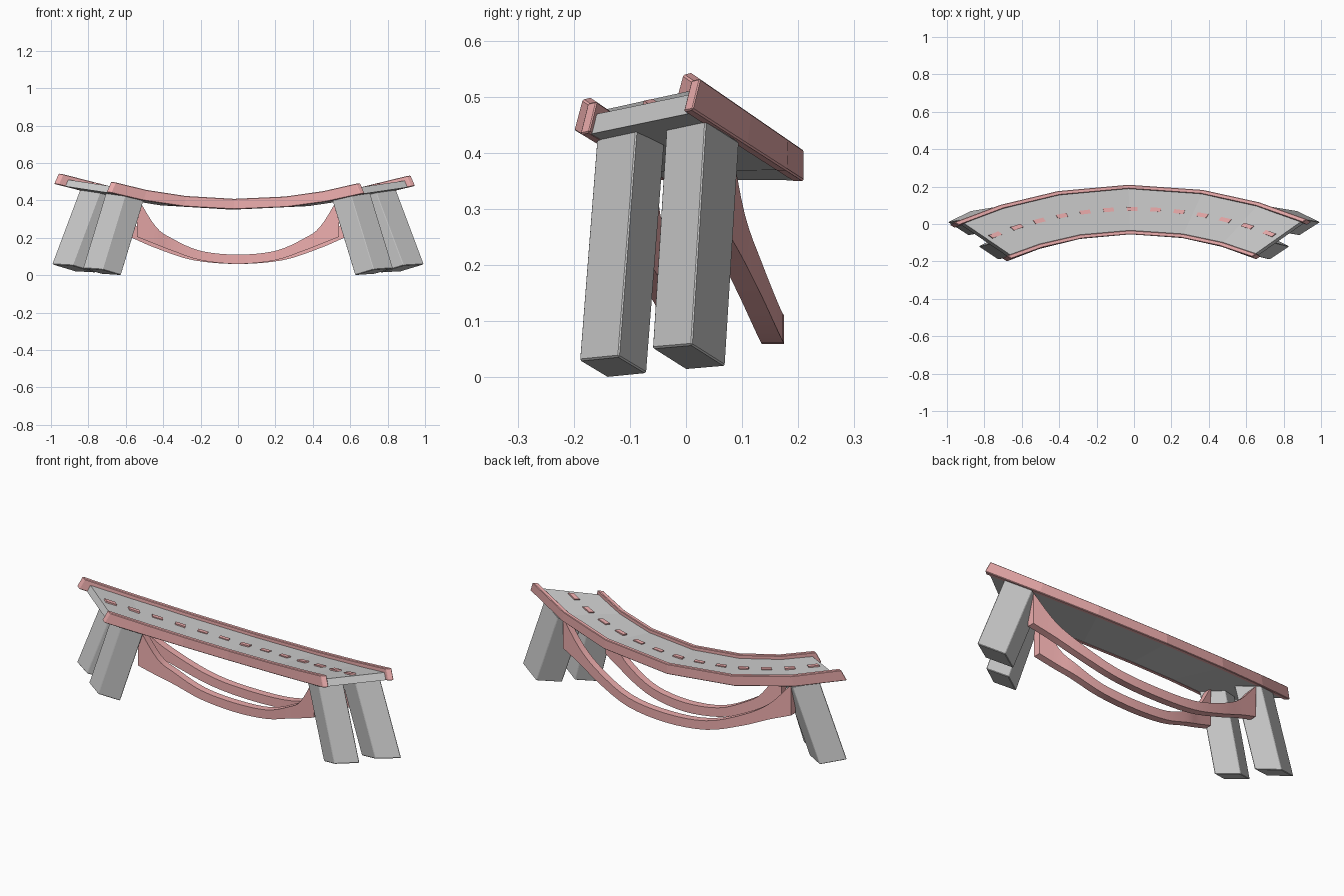
import bpy, bmesh, math
from mathutils import Vector

if "Cube" in bpy.data.objects:
    bpy.data.objects.remove(bpy.data.objects["Cube"])

red = bpy.data.materials.new("salmon")
red.diffuse_color = (0.85, 0.42, 0.42, 1)
red.use_nodes = True
red.node_tree.nodes["Principled BSDF"].inputs["Base Color"].default_value = red.diffuse_color
TH = math.radians(28)


def loft(name, rings, mat=None, bevel=0.0):
    """Skin a row of four-cornered sections and cap both ends."""
    bm = bmesh.new()
    vs = [[bm.verts.new(p) for p in r] for r in rings]
    for a, b in zip(vs, vs[1:]):
        for i in range(4):
            j = (i + 1) % 4
            bm.faces.new((a[i], a[j], b[j], b[i]))
    bm.faces.new(vs[0])
    bm.faces.new(vs[-1])
    bmesh.ops.recalc_face_normals(bm, faces=bm.faces)
    me = bpy.data.meshes.new(name)
    bm.to_mesh(me)
    bm.free()
    ob = bpy.data.objects.new(name, me)
    bpy.context.collection.objects.link(ob)
    if mat:
        me.materials.append(mat)
    if bevel:
        m = ob.modifiers.new("soft_edge", 'BEVEL')
        m.width = bevel
        m.segments = 1
    return ob


def span(u, v, h):
    """Point on the curved, sagging road: u along, v front to back, h upward."""
    x = math.sin(u * TH) / math.sin(TH)
    d = (1 - math.cos(u * TH)) / (1 - math.cos(TH))
    inner = Vector((0.68 * x, -0.055 - 0.145 * d, 0.352 + 0.088 * d))
    outer = Vector((0.985 * x, 0.21 - 0.215 * d, 0.35 + 0.138 * d))
    return inner.lerp(outer, v) + h * Vector((-0.025 * x, 0.015 * d, 0.056))


def strip(name, us, v0, v1, h0, h1, mat=None, bevel=0.0):
    rings = [[span(u, v0, h0), span(u, v1, h0), span(u, v1, h1), span(u, v0, h1)]
             for u in us]
    return loft(name, rings, mat, bevel)


# road deck and side rails
us = [-1, -0.73, -0.41, -0.03, 0.37, 0.68, 0.96]
strip("road_deck", [-0.96] + us[1:-1] + [0.94], 0.04, 0.96, 0.02, 0.65)
strip("front_rail", us, 0.0, 0.08, 0, 1, red, 0.003)
strip("back_rail", us, 0.92, 1.0, 0, 1, red, 0.003)

# lane dashes, lying on the faceted deck
for i in range(13):
    u = -0.9 + i * 0.148
    strip(f"lane_dash_{i + 1}", [u - 0.033, u + 0.033], 0.47, 0.55, 0.5, 0.8, red)

# leaning piers: three bottom corners, then the lean vector
piers = {
    "front": ((0.725, -0.19, 0.03), (0.625, -0.14, 0), (0.73, -0.07, 0.007), (-0.125, 0.032, 0.41)),
    "back": ((0.885, -0.06, 0.052), (0.76, 0, 0.014), (0.87, 0.07, 0.02), (-0.15, 0.025, 0.40)),
}
for name, pts in piers.items():
    for side, s in (("right", 1), ("left", -1)):
        a, b, c, lean = (Vector((p[0] * s, p[1], p[2])) for p in pts)
        base = [a, b, c, a + c - b]
        loft(f"{name}_{side}_pier", [base, [p + lean for p in base]], None, 0.003)

# hanging arches: half stations (x, y, low z, high z), mirrored across x
arches = {
    "front": [(0, -0.005, 0.06, 0.11), (0.2, -0.015, 0.08, 0.13), (0.35, -0.035, 0.13, 0.195),
              (0.44, -0.06, 0.165, 0.26), (0.54, -0.085, 0.205, 0.42)],
    "back": [(0, 0.155, 0.06, 0.11), (0.24, 0.145, 0.08, 0.13), (0.44, 0.115, 0.145, 0.205),
             (0.58, 0.085, 0.205, 0.29), (0.70, 0.06, 0.25, 0.42)],
}


def smooth(ps, n=4):
    """Catmull-Rom through 4D stations."""
    ps = [Vector(p) for p in ps]
    ps = [2 * ps[0] - ps[1]] + ps + [2 * ps[-1] - ps[-2]]
    out = []
    for a, b, c, d in zip(ps, ps[1:], ps[2:], ps[3:]):
        for k in range(n):
            t = k / n
            out.append(0.5 * (2 * b + (c - a) * t + (2 * a - 5 * b + 4 * c - d) * t * t
                              + (3 * b - a - 3 * c + d) * t ** 3))
    return out + [ps[-2]]


for name, half in arches.items():
    full = [(-p[0],) + p[1:] for p in half[:0:-1]] + half
    rings = []
    for x, y, lo, hi in smooth(full):
        w = 0.02
        rings.append([(x, y - w, lo), (x, y + w, lo), (x, y + w, hi), (x, y - w, hi)])
    ob = loft(f"{name}_arch", rings, red)
    bpy.ops.object.select_all(action='DESELECT')
    ob.select_set(True)
    bpy.context.view_layer.objects.active = ob
    bpy.ops.object.shade_smooth_by_angle(angle=math.radians(30))
